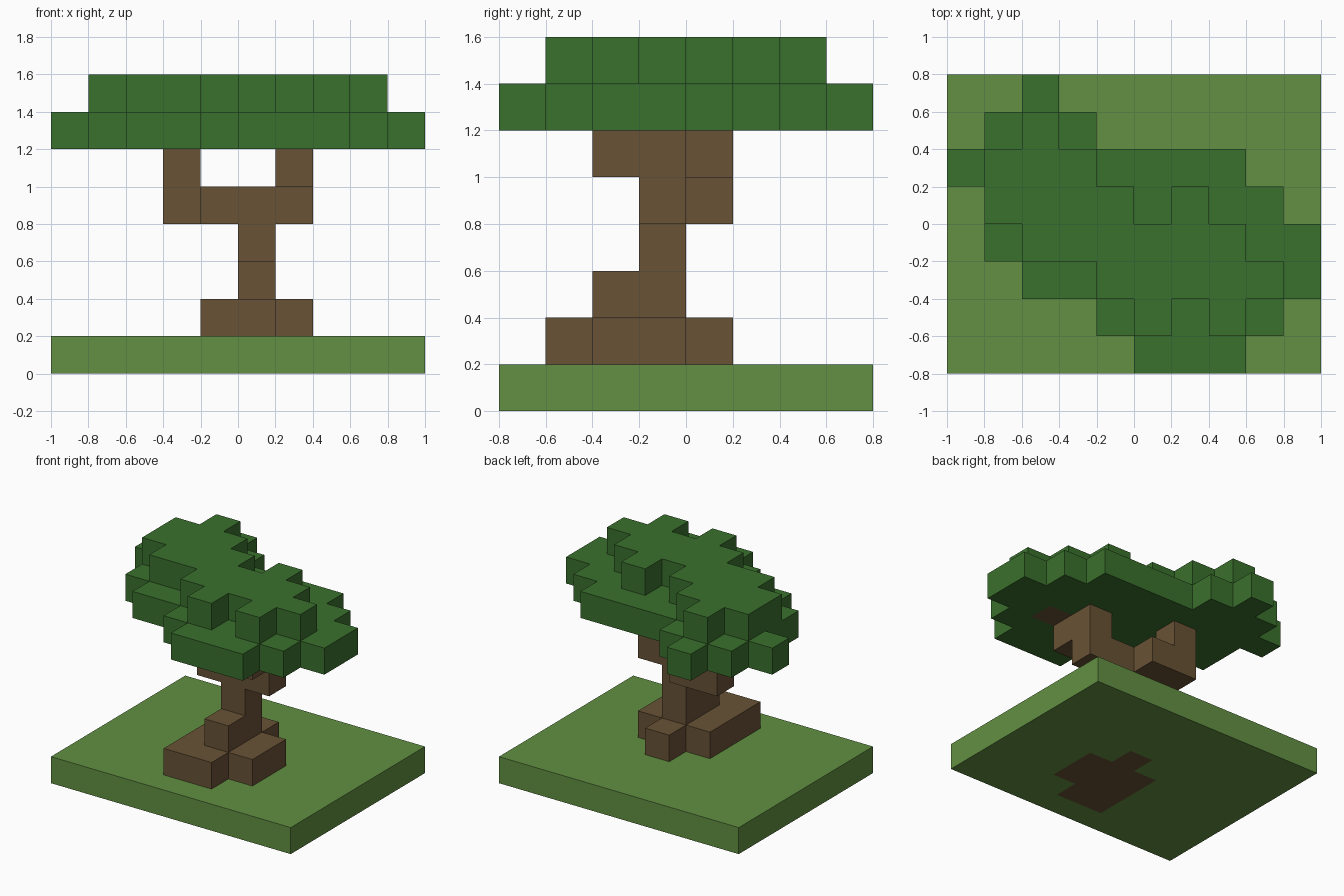
import bpy
import bmesh
from mathutils import Vector

cube = bpy.data.objects.get("Cube")
if cube:
    bpy.data.objects.remove(cube)

CELL = 0.2
ORIGIN = Vector((-1.0, -0.8, 0.0))


def material(name, rgb):
    mat = bpy.data.materials.new(name)
    mat.use_nodes = True
    mat.diffuse_color = (*rgb, 1)
    bsdf = next(n for n in mat.node_tree.nodes if n.type == "BSDF_PRINCIPLED")
    bsdf.inputs["Base Color"].default_value = (*rgb, 1)
    bsdf.inputs["Roughness"].default_value = 1.0
    return mat


grass = material("grass_green", (0.122, 0.28, 0.054))
leaf = material("leaf_green", (0.042, 0.16, 0.026))
bark = material("bark_brown", (0.14, 0.084, 0.036))


def plan(text, *levels):
    """Blocks of a floor plan, back row first, repeated on each level."""
    rows = text.split()[::-1]
    return {(x, y, z) for z in levels for y, row in enumerate(rows)
            for x, mark in enumerate(row) if mark == "#"}


def row(columns, y, z):
    return {(x, y, z) for x in columns}


# Roots, which also run down through the ground slab
roots = plan("""
.......... .......... ..........
.....#....
....###...
....###...
....##....
..........""", 0, 1)

# Stem with a step at its foot
stem = row([5], 2, 2) | row([5], 3, 2) | row([5], 3, 3)

# Two branches that fork from the stem and rise into the leaves
branches = (row([4, 5, 6], 3, 4) | row([3, 4], 4, 4)
            | row([6], 2, 5) | row([6], 3, 5) | row([3], 4, 5)
            | row([7], 2, 6))

# Ground slab around the roots
ground = {(x, y, 0) for x in range(10) for y in range(8)} - roots

# Two leaf layers
lower_leaves = plan("""
..#.......
.###......
########..
.########.
.#########
..########
....#####.
.....###..""", 6) - branches
upper_leaves = plan("""
..........
..#.......
.###......
.####.#...
..######..
....#####.
.....#.#..
..........""", 7)

parts = [
    ("ground_slab", ground, grass),
    ("roots", roots, bark),
    ("stem", stem, bark),
    ("branches", branches, bark),
    ("lower_leaves", lower_leaves, leaf),
    ("upper_leaves", upper_leaves, leaf),
]
solid = set().union(*(cells for _, cells, _ in parts))


def build(name, cells, mat):
    """Skin the open sides of the blocks and merge the flat areas."""
    bm = bmesh.new()
    for cell in sorted(cells):
        for axis in range(3):
            for side in (0, 1):
                near = list(cell)
                near[axis] += 2 * side - 1
                if tuple(near) in solid:
                    continue
                u, v = Vector(), Vector()
                u[(axis + 1) % 3] = v[(axis + 2) % 3] = 1
                start = Vector(cell)
                start[axis] += side
                loop = [start, start + u, start + u + v, start + v]
                if not side:
                    loop.reverse()
                bm.faces.new([bm.verts.new(ORIGIN + p * CELL) for p in loop])
    bmesh.ops.remove_doubles(bm, verts=bm.verts, dist=CELL / 100)
    bmesh.ops.dissolve_limit(bm, angle_limit=0.01, verts=bm.verts, edges=bm.edges)
    mesh = bpy.data.meshes.new(name)
    bm.to_mesh(mesh)
    bm.free()
    mesh.materials.append(mat)
    bpy.context.scene.collection.objects.link(bpy.data.objects.new(name, mesh))


for part in parts:
    build(*part)
